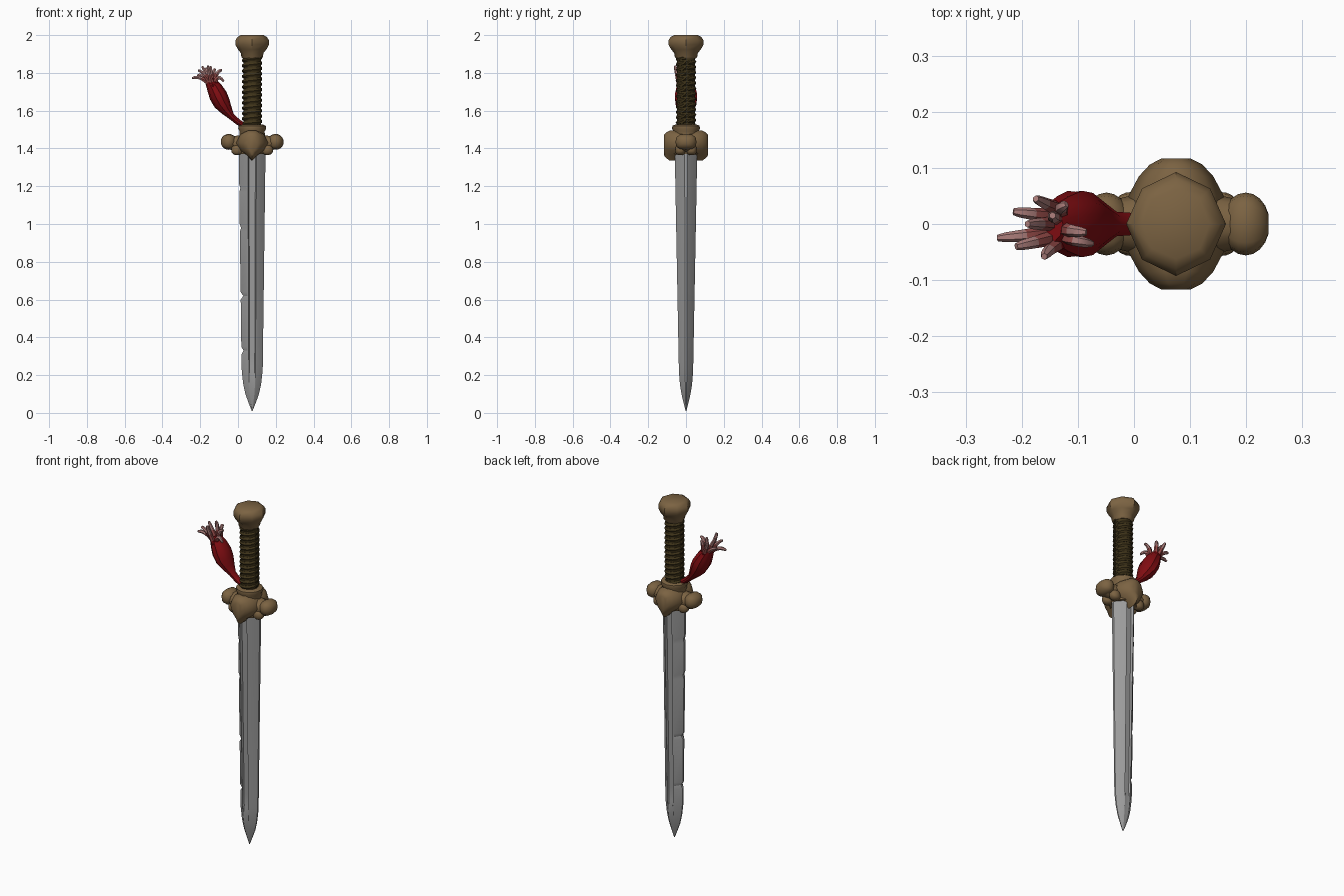
import bpy, bmesh, math, random
from mathutils import Vector

if "Cube" in bpy.data.objects:
    bpy.data.objects.remove(bpy.data.objects["Cube"])

random.seed(4)
CX = 0.075  # sword axis


def mat(name, c):
    m = bpy.data.materials.new(name)
    m.diffuse_color = (*c, 1)
    m.use_nodes = True
    m.node_tree.nodes["Principled BSDF"].inputs["Base Color"].default_value = m.diffuse_color
    return m


BRONZE = mat("aged bronze", (0.2, 0.125, 0.055))
LEATHER = mat("dark leather", (0.05, 0.034, 0.01))
STEEL = mat("steel", (0.33, 0.33, 0.33))
RED = mat("red cloth", (0.22, 0.004, 0.006))
PINK = mat("faded pink", (0.42, 0.21, 0.2))
ROSE = mat("rose", (0.3, 0.07, 0.065))


def loft(name, rings, mats, angle=35, rule=None):
    """Skin a list of closed rings and cap both ends."""
    bm = bmesh.new()
    rows = [[bm.verts.new(p) for p in r] for r in rings]
    n = len(rows[0])
    for i, (a, b) in enumerate(zip(rows, rows[1:])):
        for j in range(n):
            k = (j + 1) % n
            f = bm.faces.new((a[j], a[k], b[k], b[j]))
            if rule:
                f.material_index = rule(i)
    bm.faces.new(rows[0][::-1])
    end = bm.faces.new(rows[-1])
    if rule:
        end.material_index = rule(len(rows) - 2)
    bmesh.ops.recalc_face_normals(bm, faces=bm.faces)
    me = bpy.data.meshes.new(name)
    bm.to_mesh(me)
    bm.free()
    ob = bpy.data.objects.new(name, me)
    bpy.context.collection.objects.link(ob)
    for m in mats:
        me.materials.append(m)
    bpy.ops.object.select_all(action='DESELECT')
    ob.select_set(True)
    bpy.context.view_layer.objects.active = ob
    bpy.ops.object.shade_smooth_by_angle(angle=math.radians(angle))
    return ob


def ring(z, rx, ry, n=16, power=1.0):
    pts = []
    for j in range(n):
        t = math.tau * j / n
        c, s = math.cos(t), math.sin(t)
        pts.append((CX + rx * math.copysign(abs(c) ** power, c),
                    ry * math.copysign(abs(s) ** power, s), z))
    return pts


def tube(name, path, radii, mats, n=8, rule=None, wide=1.0, wobble=0.0):
    """Sweep an ellipse along a path; wide stretches it across y."""
    path = [Vector(p) for p in path]
    rings = []
    for i, p in enumerate(path):
        d = (path[min(i + 1, len(path) - 1)] - path[max(i - 1, 0)]).normalized()
        u = Vector((0, 1, 0))
        u = (u - d * u.dot(d)).normalized()
        v = d.cross(u)
        r = radii[i]
        row = []
        for j in range(n):
            t = math.tau * j / n
            k = r * (1 + wobble * (1 if j % 2 else -1))
            row.append(p + u * math.cos(t) * k * wide + v * math.sin(t) * k)
        rings.append(row)
    return loft(name, rings, mats, 50, rule)


# Blade: flat-edged section with a sunken fuller on both faces
def blade_ring(z, w, t, fuller, nick=0.0):
    g = t * (1 - 0.22 * fuller)
    half = [(w, -0.12 * t), (w, 0.12 * t), (0.42 * w, 0.93 * t), (0.32 * w, t),
            (0.24 * w, g), (-0.24 * w, g), (-0.32 * w, t), (-0.42 * w, 0.93 * t)]
    left = [(-w + nick, 0.12 * t), (-w + nick, -0.12 * t)]
    back = [(x, -y) for x, y in half[:1:-1]]
    return [(CX + x, y, z) for x, y in half + left + back]


blade = [blade_ring(0.01, 0.002, 0.002, 0), blade_ring(0.05, 0.018, 0.012, 0),
         blade_ring(0.1, 0.036, 0.024, 0), blade_ring(0.15, 0.047, 0.032, 0),
         blade_ring(0.21, 0.054, 0.037, 0.2), blade_ring(0.24, 0.056, 0.038, 1)]
nicks = {0.33: 0.012, 0.62: 0.014, 0.98: 0.007, 1.19: 0.006}
for z0 in (0.33, 0.62, 0.98, 1.19):
    for dz in (-0.02, 0, 0.02):
        f = (z0 + dz - 0.24) / 1.16
        blade.append(blade_ring(z0 + dz, 0.056 + 0.015 * f, 0.038 + 0.022 * f, 1,
                                nicks[z0] if dz == 0 else 0))
blade.append(blade_ring(1.42, 0.071, 0.06, 1))
loft("blade", blade, [STEEL], 20)

# Grip core with a spiral leather wrap
loft("grip", [ring(1.5, 0.047, 0.047), ring(1.89, 0.047, 0.047)], [LEATHER])
turns, per = 13, 16
spiral = []
for i in range(turns * per + 1):
    t = math.tau * i / per
    spiral.append((CX + 0.043 * math.cos(t), 0.043 * math.sin(t),
                   1.515 + 0.365 * i / (turns * per)))
tube("grip_wrap", spiral, [0.0115] * len(spiral), [LEATHER], 6)

# Pommel: faceted flared cap
loft("pommel", [ring(z, r, r * 1.04, 8, p) for z, r, p in (
    (1.875, 0.05, 1), (1.885, 0.057, 1), (1.905, 0.06, 1), (1.925, 0.076, 1.05),
    (1.95, 0.089, 1.1), (1.972, 0.089, 1.1), (1.99, 0.078, 1.1), (2.0, 0.06, 1))],
    [BRONZE], 40)

# Guard collar
loft("guard_collar", [ring(z, r, r, 12) for z, r in (
    (1.37, 0.072), (1.42, 0.08), (1.46, 0.068), (1.49, 0.066), (1.505, 0.074),
    (1.52, 0.072), (1.526, 0.058))], [BRONZE], 45)


# Pointed shields on front and back of the guard
def shield_ring(y, s):
    prof = [(0.0, 1.335), (0.03, 1.365), (0.062, 1.39), (0.085, 1.43),
            (0.062, 1.475), (0.025, 1.495)]
    pts = prof + [(-x, z) for x, z in prof[:0:-1]]
    return [(CX + x * s, y, 1.425 + (z - 1.425) * (0.45 + 0.55 * min(1, s * 1.3)))
            for x, z in pts]


loft("guard_shields", [shield_ring(y, s) for y, s in (
    (-0.117, 0.3), (-0.106, 0.55), (-0.085, 0.78), (-0.05, 1.0),
    (0.05, 1.0), (0.085, 0.78), (0.106, 0.55), (0.117, 0.3))], [BRONZE], 50)


# Guard arms, end knobs and small lower lobes, mirrored left and right
def knob(name, c, r):
    rings = []
    for i in range(1, 10):
        a = math.pi * i / 10
        rings.append([(c[0] + r[0] * math.cos(a),
                       c[1] + r[1] * math.sin(a) * math.copysign(abs(math.cos(t)) ** 0.75, math.cos(t)),
                       c[2] + r[2] * math.sin(a) * math.copysign(abs(math.sin(t)) ** 0.75, math.sin(t)))
                      for t in [math.tau * j / 12 for j in range(12)]])
    loft(name, rings, [BRONZE], 60)


for s, side in ((-1, "left"), (1, "right")):
    tube("guard_arm_" + side,
         [(CX, 0, 1.425), (CX + s * 0.07, 0, 1.425), (CX + s * 0.12, 0, 1.43)],
         [0.05, 0.046, 0.036], [BRONZE], 10, wide=1.15)
    knob("guard_knob_" + side, (CX + s * 0.124, 0, 1.435), (0.043, 0.056, 0.042))
    for y in (-0.03, 0.03):
        knob("guard_lobe_" + side, (CX + s * 0.08, y, 1.392), (0.032, 0.027, 0.028))

# Tassel: cord swelling into a bundle
body = [(0.035, 0, 1.52), (0.0, 0, 1.54), (-0.035, 0, 1.57), (-0.062, 0, 1.605),
        (-0.085, 0, 1.64), (-0.105, 0, 1.68), (-0.125, 0, 1.72), (-0.15, 0, 1.762)]
tube("tassel", body, [0.012, 0.015, 0.017, 0.031, 0.043, 0.046, 0.039, 0.026],
     [RED], 20, wide=1.3, wobble=0.04)

# Frayed strands curling outwards, fading from red to pink
tips = [(-0.243, -0.025, 1.772), (-0.215, 0.022, 1.79), (-0.21, -0.04, 1.815),
        (-0.175, 0.045, 1.825), (-0.16, -0.058, 1.838), (-0.145, 0.015, 1.835),
        (-0.12, 0.035, 1.82), (-0.085, -0.015, 1.815), (-0.075, -0.035, 1.755),
        (-0.19, 0.0, 1.835)]
for k, tip in enumerate(tips):
    tip = Vector(tip)
    a = Vector((-0.125, tip.y * 0.5, 1.71))
    m = Vector((-0.15 + 0.4 * (tip.x + 0.15), tip.y * 0.8,
                1.8 + random.uniform(-0.015, 0.02)))
    path = [a * (1 - t) ** 2 + m * 2 * t * (1 - t) + tip * t * t
            for t in [i / 7 for i in range(8)]]
    tube("tassel_strand_%d" % k, path,
         [0.014, 0.014, 0.013, 0.012, 0.011, 0.01, 0.009, 0.006],
         [RED, ROSE, PINK], 6, rule=lambda i: 0 if i < 2 else 1 if i < 4 else 2)
